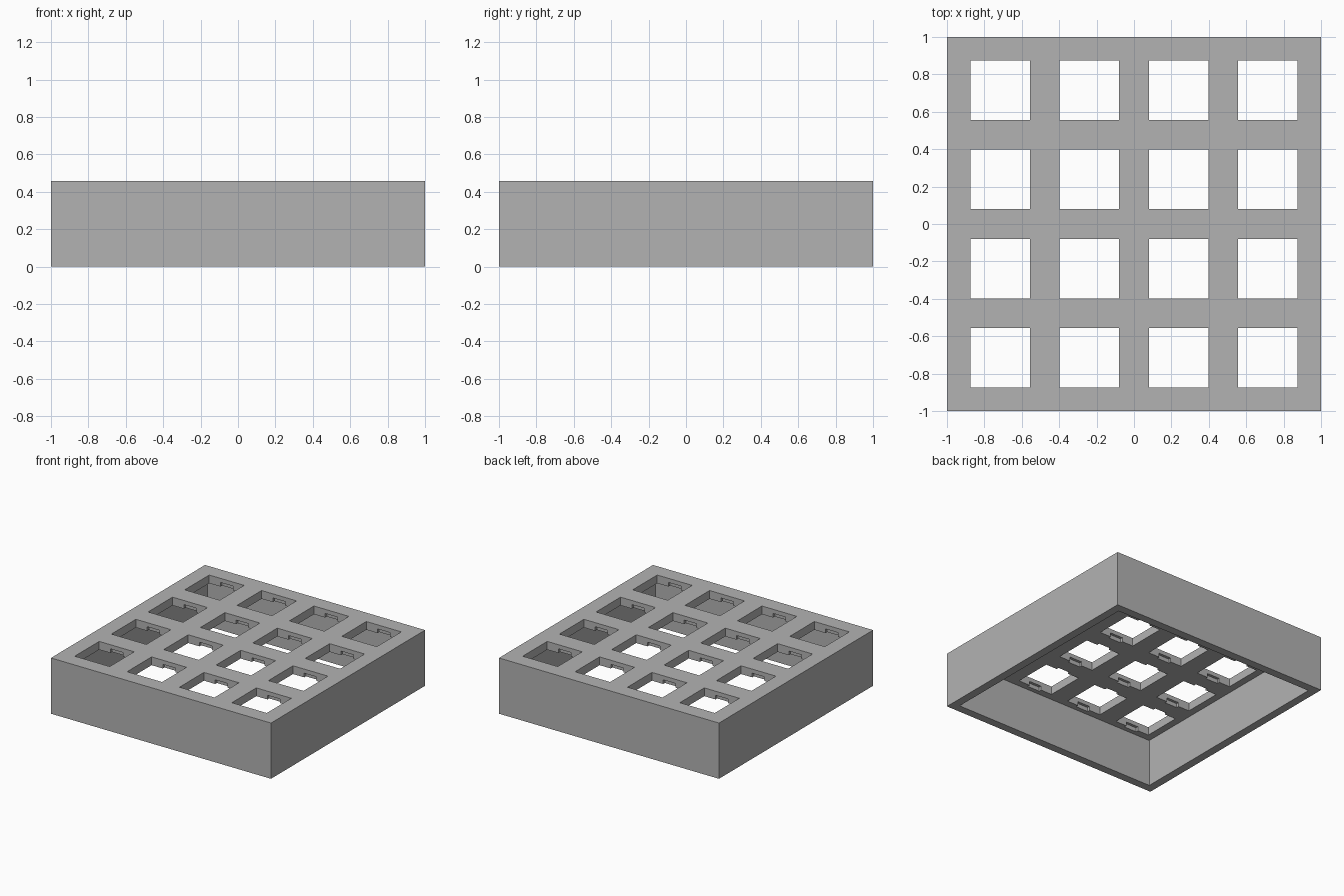
import bpy
import bmesh
from mathutils import Matrix, Vector

cube = bpy.data.objects.get("Cube")
if cube:
    bpy.data.objects.remove(cube, do_unlink=True)

# Main dimensions
SIZE, HEIGHT = 2.0, 0.458
WALL, PLATE = 0.068, 0.068
PITCH, HOLE = 0.476, 0.318
LIP, NOTCH_WIDTH, NOTCH_DEPTH = 0.034, 0.114, 0.022

grey = bpy.data.materials.new("plain grey")
grey.use_nodes = True
grey.diffuse_color = (0.45, 0.45, 0.45, 1)
grey.node_tree.nodes["Principled BSDF"].inputs["Base Color"].default_value = grey.diffuse_color


def boxes(name, centres, size, z_low, z_high):
    """One object made of equal upright boxes at the given plan positions."""
    bm = bmesh.new()
    for x, y in centres:
        place = Matrix.Translation((x, y, (z_low + z_high) / 2))
        scale = Matrix.Diagonal(Vector((size[0], size[1], z_high - z_low, 1)))
        bmesh.ops.create_cube(bm, size=1, matrix=place @ scale)
    mesh = bpy.data.meshes.new(name)
    bm.to_mesh(mesh)
    bm.free()
    mesh.materials.append(grey)
    obj = bpy.data.objects.new(name, mesh)
    bpy.context.collection.objects.link(obj)
    return obj


def cut(target, cutter):
    """Subtract the cutter, then remove it."""
    cutter.hide_render = True
    mod = target.modifiers.new("cut", "BOOLEAN")
    mod.operation = "DIFFERENCE"
    mod.solver = "EXACT"
    mod.object = cutter
    bpy.context.view_layer.objects.active = target
    bpy.ops.object.modifier_apply(modifier=mod.name)
    bpy.data.objects.remove(cutter, do_unlink=True)


# Open-bottomed case
case = boxes("case", [(0, 0)], (SIZE, SIZE), 0, HEIGHT)
inner = SIZE - 2 * WALL
cut(case, boxes("cavity_cutter", [(0, 0)], (inner, inner), -0.1, HEIGHT - PLATE))

# Four by four square openings through the top plate
steps = [(i - 1.5) * PITCH for i in range(4)]
centres = [(x, y) for x in steps for y in steps]
cut(case, boxes("opening_cutter", centres, (HOLE, HOLE), HEIGHT - 0.2, HEIGHT + 0.1))

# Clip notches under the lip, front and back of each opening
notch = (NOTCH_WIDTH, HOLE + 2 * NOTCH_DEPTH)
cut(case, boxes("notch_cutter", centres, notch, HEIGHT - 0.2, HEIGHT - LIP))
